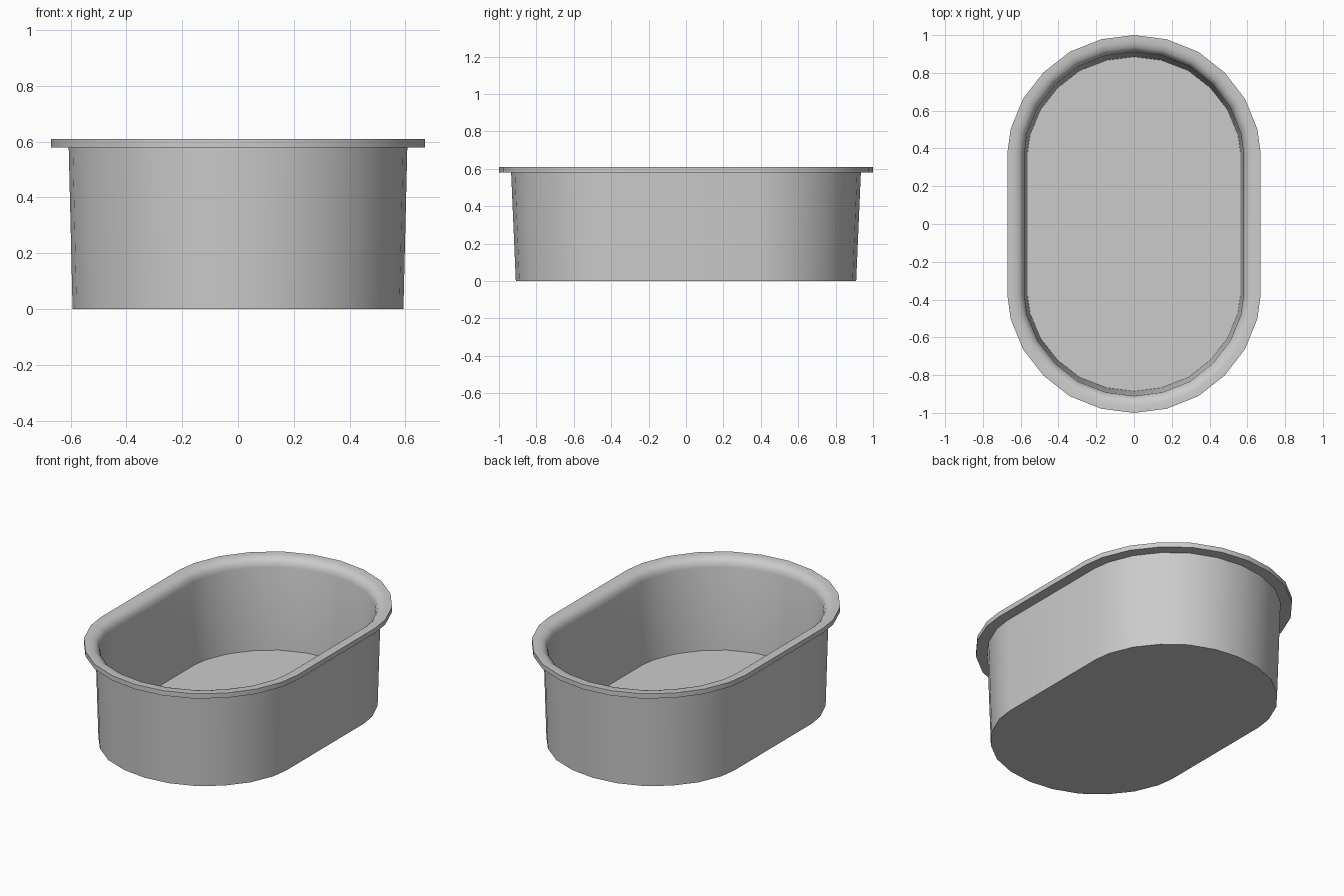
import bpy
import bmesh
import math

cube = bpy.data.objects.get("Cube")
if cube:
    bpy.data.objects.remove(cube, do_unlink=True)

# Plain grey material
grey = bpy.data.materials.new("plain grey")
grey.use_nodes = True
colour = (0.6, 0.6, 0.6, 1)
grey.diffuse_color = colour
grey.node_tree.nodes["Principled BSDF"].inputs["Base Color"].default_value = colour

# Quarter of the rim outline, from the end tip round to the straight side
quarter = [(0, 1), (.173, .978), (.34, .912), (.48, .802),
           (.588, .662), (.653, .503), (.67, .38)]

# Wall section: inset in x, inset in y, height
section = [
    (.077, .09, 0), (.063, .065, .58),                 # outer wall
    (0, 0, .58), (0, 0, .61),                          # rim edge
    (.035, .035, .61), (.062, .062, .603),             # rounded lip
    (.082, .082, .584), (.09, .09, .555),
    (.107, .115, .053),                                # inner wall
]


def outline(dx, dy):
    """Full oval outline, moved inwards by dx and dy."""
    pts = []
    for i, (x, y) in enumerate(quarter):
        a = math.radians(15 * i)
        pts.append((x - dx * math.sin(a), y - dy * math.cos(a)))
    half = pts + [(x, -y) for x, y in reversed(pts)]
    return half + [(-x, y) for x, y in reversed(half[1:-1])]


# Tub: rings of the section joined into one shell
bm = bmesh.new()
rings = [[bm.verts.new((x, y, z)) for x, y in outline(dx, dy)]
         for dx, dy, z in section]
count = len(rings[0])
for low, high in zip(rings, rings[1:]):
    for i in range(count):
        j = (i + 1) % count
        bm.faces.new((low[i], low[j], high[j], high[i]))

# Underside and inner floor
bm.faces.new(rings[0])
bm.faces.new(rings[-1])
bmesh.ops.recalc_face_normals(bm, faces=bm.faces)

mesh = bpy.data.meshes.new("oval_tub")
bm.to_mesh(mesh)
bm.free()
mesh.materials.append(grey)
tub = bpy.data.objects.new("oval_tub", mesh)
bpy.context.collection.objects.link(tub)

# Smooth walls with crisp rim and floor edges
bpy.ops.object.select_all(action='DESELECT')
tub.select_set(True)
bpy.context.view_layer.objects.active = tub
bpy.ops.object.shade_smooth_by_angle(angle=math.radians(40))
